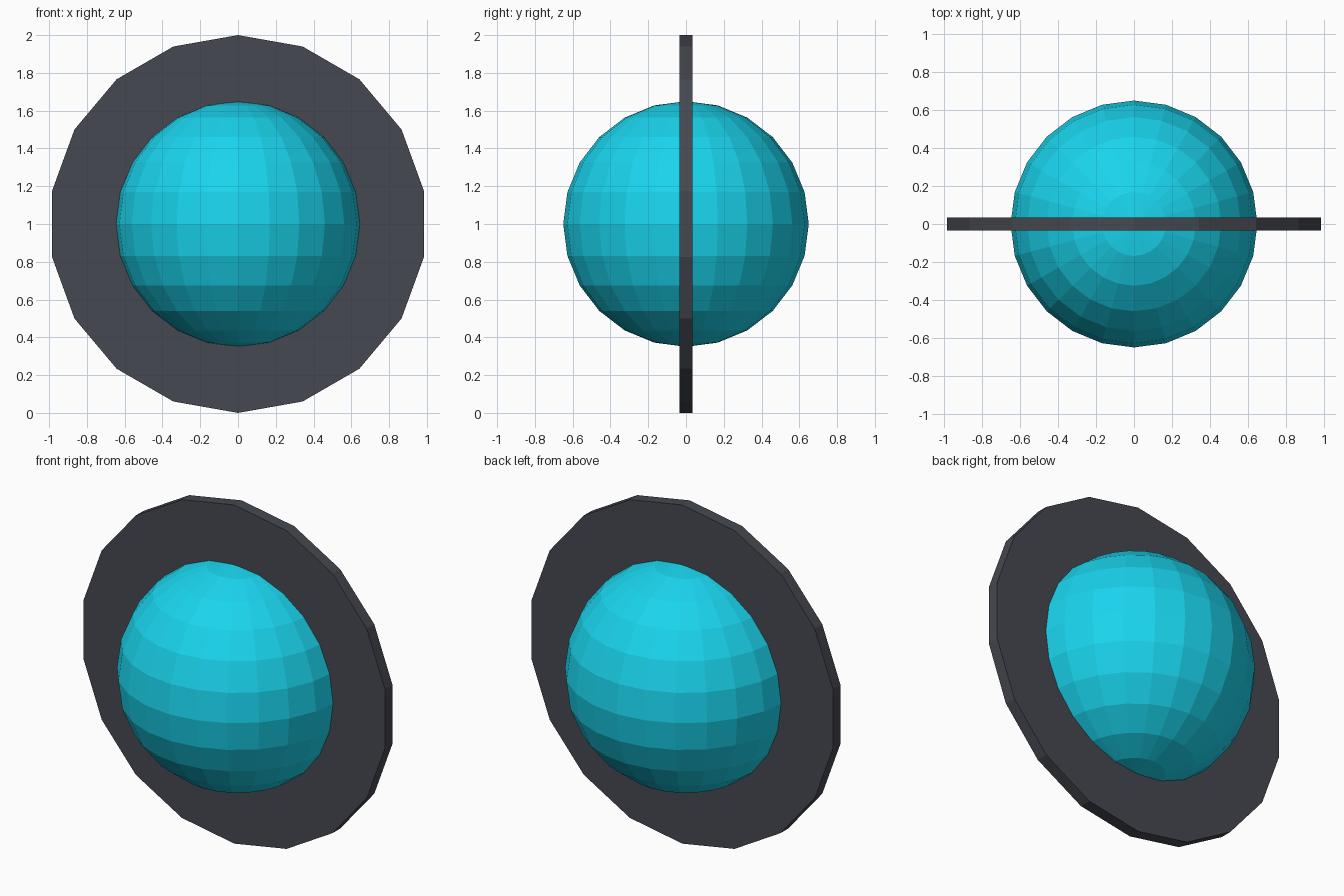
import bpy
from math import pi

if "Cube" in bpy.data.objects:
    bpy.data.objects.remove(bpy.data.objects["Cube"])


def paint(obj, name, rgb):
    mat = bpy.data.materials.new(name)
    mat.diffuse_color = (*rgb, 1)
    mat.use_nodes = True
    mat.node_tree.nodes["Principled BSDF"].inputs["Base Color"].default_value = mat.diffuse_color
    obj.data.materials.append(mat)


# Faceted ball in the centre
bpy.ops.mesh.primitive_uv_sphere_add(segments=24, ring_count=12, radius=0.65, location=(0, 0, 1))
ball = bpy.context.object
ball.name = "centre_ball"
paint(ball, "cyan", (0.01, 0.66, 0.85))

# Thin 18-sided upright disc with a corner at the top
bpy.ops.mesh.primitive_cylinder_add(vertices=18, radius=1, depth=0.07, location=(0, 0, 1),
                                    rotation=(pi / 2, 0, 0))
disc = bpy.context.object
disc.name = "upright_disc"
paint(disc, "dark_grey", (0.06, 0.065, 0.08))
